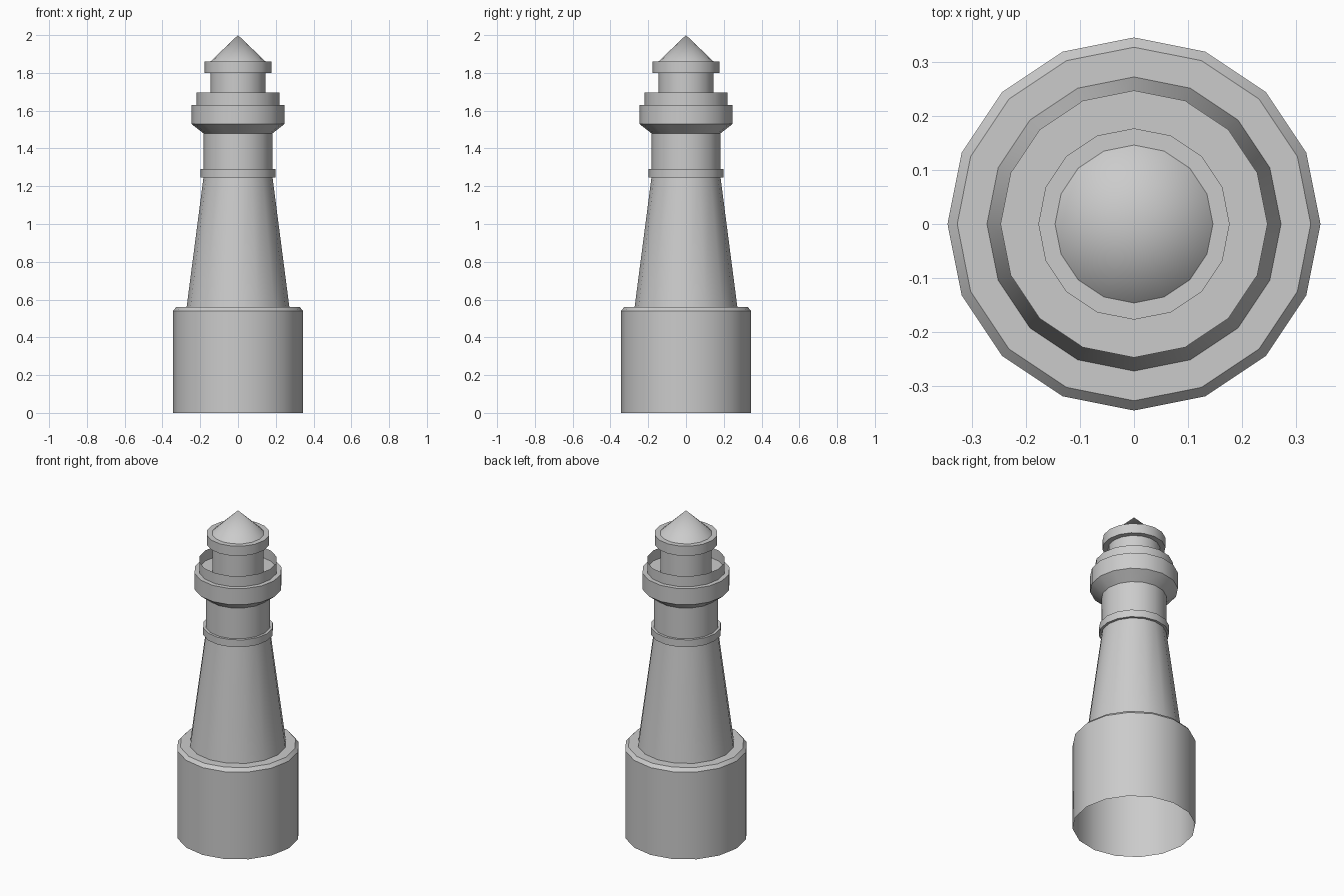
import bpy, bmesh
from math import cos, sin, pi, radians

if "Cube" in bpy.data.objects:
    bpy.data.objects.remove(bpy.data.objects["Cube"])

SIDES = 16


def lathe(name, profile):
    """Revolve (radius, height) points, listed bottom to top, around z."""
    bm = bmesh.new()
    rings = []
    for r, z in profile:
        if r == 0:
            rings.append([bm.verts.new((0, 0, z))] * SIDES)
        else:
            rings.append([bm.verts.new((r * cos(2 * pi * i / SIDES),
                                        r * sin(2 * pi * i / SIDES), z))
                          for i in range(SIDES)])
    for low, high in zip(rings, rings[1:]):
        for i in range(SIDES):
            j = (i + 1) % SIDES
            corners = dict.fromkeys((low[i], low[j], high[j], high[i]))
            bm.faces.new(list(corners))
    mesh = bpy.data.meshes.new(name)
    bm.to_mesh(mesh)
    bm.free()
    obj = bpy.data.objects.new(name, mesh)
    bpy.context.collection.objects.link(obj)
    bpy.ops.object.select_all(action='DESELECT')
    obj.select_set(True)
    bpy.context.view_layer.objects.active = obj
    bpy.ops.object.shade_smooth_by_angle(angle=radians(30))
    return obj


# Drum base, open underneath, with a chamfered rim
lathe("base", [(0.345, 0), (0.345, 0.54), (0.327, 0.56), (0.272, 0.56)])

# Tapered tower
lathe("tower", [(0.272, 0.56), (0.183, 1.245)])

# Band between tower and neck
lathe("band", [(0.183, 1.245), (0.198, 1.245), (0.198, 1.29), (0.183, 1.29)])

# Straight neck
lathe("neck", [(0.183, 1.29), (0.183, 1.48)])

# Flared gallery with its floor
lathe("gallery", [(0.183, 1.48), (0.247, 1.53), (0.247, 1.63), (0.146, 1.63)])

# Thin gallery railing
lathe("railing", [(0.22, 1.63), (0.22, 1.695)])

# Lantern room
lathe("lantern_room", [(0.146, 1.63), (0.146, 1.80)])

# Roof rim and cone
lathe("roof_rim", [(0.146, 1.80), (0.177, 1.80), (0.177, 1.86), (0.146, 1.86)])
lathe("roof_cone", [(0.146, 1.86), (0, 2.0)])
